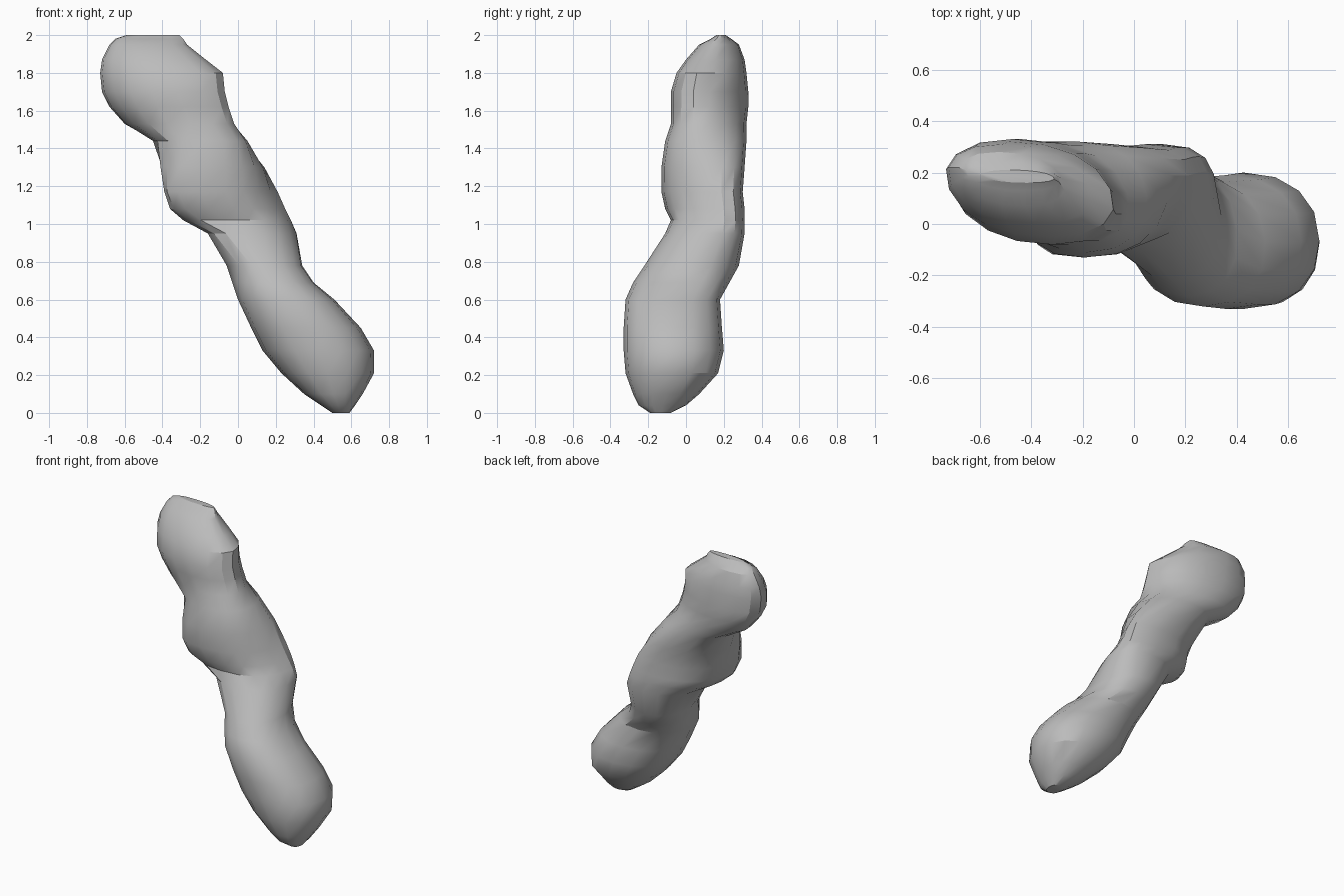
import bpy
import bmesh
from math import cos, sin, pi, copysign

if "Cube" in bpy.data.objects:
    bpy.data.objects.remove(bpy.data.objects["Cube"], do_unlink=True)

SIDES = 16

# Level sections: height, left edge, right edge, front edge, back edge
sections = [
    (0, .5, .59, -.19, -.08),
    (.04, .44, .62, -.25, 0),
    (.1, .35, .66, -.28, .07),
    (.21, .23, .72, -.32, .17),
    (.33, .13, .72, -.33, .2),
    (.45, .07, .65, -.33, .19),
    (.6, 0, .51, -.32, .18),
    (.69, -.03, .4, -.28, .23),
    (.78, -.06, .34, -.22, .28),
    (.95, -.16, .31, -.11, .31),
    (1.02, -.29, .28, -.08, .31),
    (1.08, -.36, .25, -.11, .31),
    (1.17, -.39, .21, -.13, .3),
    (1.3, -.41, .14, -.13, .31),
    (1.44, -.45, .05, -.11, .32),
    (1.53, -.6, -.02, -.08, .32),
    (1.62, -.68, -.05, -.08, .33),
    (1.7, -.72, -.07, -.08, .33),
    (1.8, -.73, -.08, -.05, .32),
    (1.87, -.72, -.17, 0, .31),
    (1.95, -.68, -.27, .07, .28),
    (1.98, -.65, -.29, .13, .24),
    (2, -.59, -.31, .16, .21),
]


def section_points(z, left, right, front, back):
    """Oval ring fitted to its edges, leaning one way at the lobe, the other at the head."""
    lobe = max(0, 1 - abs(z - 1.14) / .3)
    head = min(1, max(0, (z - 1.4) / .15))
    waist = max(0, 1 - abs(z - .72) / .2)
    lean = .45 * lobe - .25 * head - .12 * waist
    power = .9 - .15 * lobe

    def rounded(value):
        return copysign(abs(value) ** power, value)

    def fit(values, low, high):
        start, span = min(values), max(values) - min(values)
        return [low + (high - low) * (value - start) / span for value in values]

    angles = [2 * pi * i / SIDES for i in range(SIDES)]
    depth = [rounded(sin(a)) for a in angles]
    width = [rounded(cos(a)) + lean * d for a, d in zip(angles, depth)]
    xs, ys = fit(width, left, right), fit(depth, front, back)
    return [(x, y, z) for x, y in zip(xs, ys)]


# Lumpy leaning body, lofted through the sections
bm = bmesh.new()
rings = []
for row in sections:
    rings.append([bm.verts.new(p) for p in section_points(*row)])
for lower, upper in zip(rings, rings[1:]):
    for i in range(SIDES):
        j = (i + 1) % SIDES
        bm.faces.new((lower[i], lower[j], upper[j], upper[i]))
bm.faces.new(list(reversed(rings[0])))
bm.faces.new(rings[-1])
bmesh.ops.recalc_face_normals(bm, faces=bm.faces)

mesh = bpy.data.meshes.new("lumpy_body")
bm.to_mesh(mesh)
bm.free()
body = bpy.data.objects.new("lumpy_body", mesh)
bpy.context.collection.objects.link(body)

# Plain grey surface
grey = bpy.data.materials.new("plain_grey")
grey.use_nodes = True
colour = (.5, .5, .5, 1)
grey.diffuse_color = colour
grey.node_tree.nodes["Principled BSDF"].inputs["Base Color"].default_value = colour
mesh.materials.append(grey)

# Soft shading with the hard creases kept
bpy.ops.object.select_all(action="DESELECT")
body.select_set(True)
bpy.context.view_layer.objects.active = body
bpy.ops.object.shade_smooth_by_angle(angle=pi / 6)
